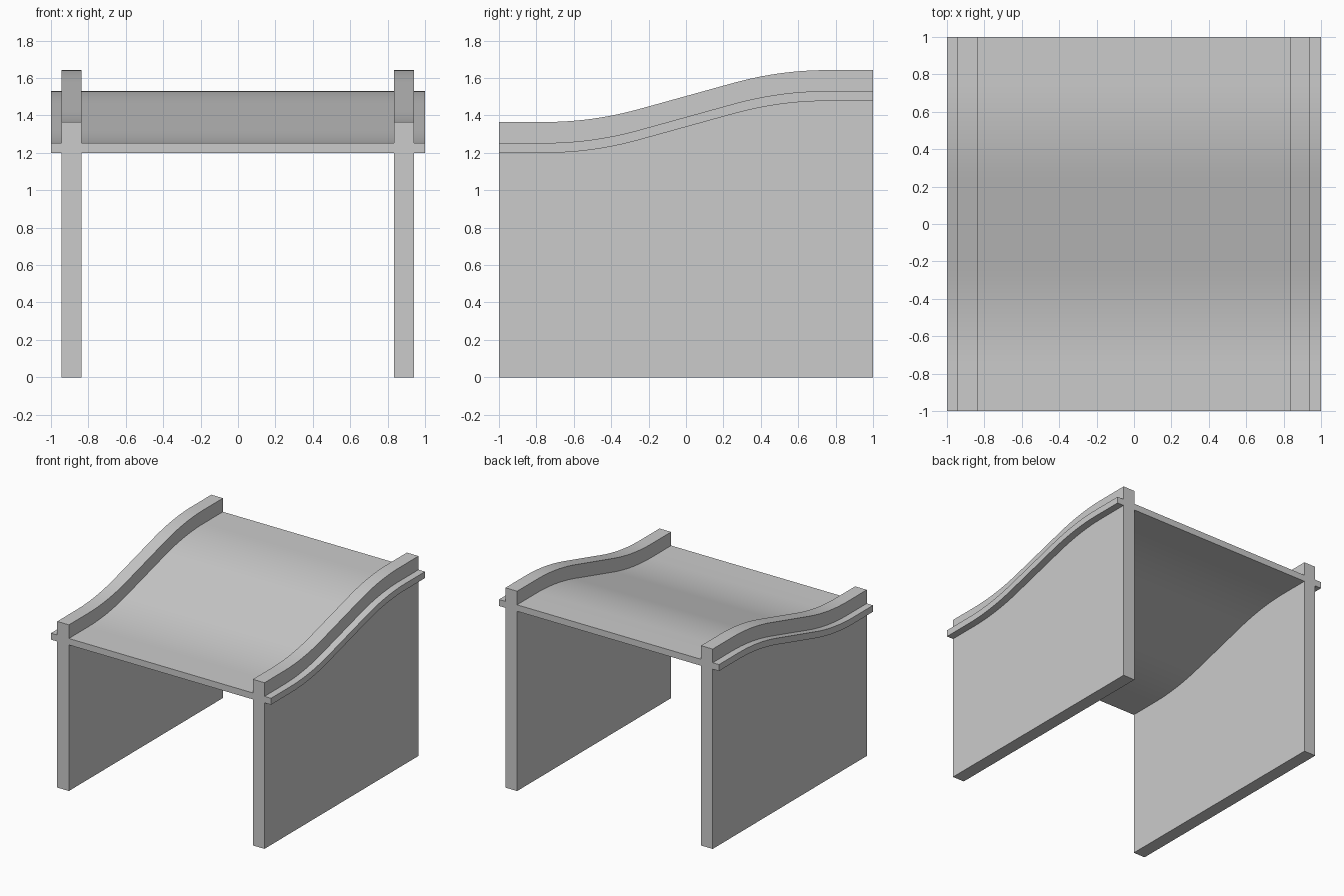
import bpy, bmesh, math

if "Cube" in bpy.data.objects:
    bpy.data.objects.remove(bpy.data.objects["Cube"])

FLAT, BLEND, STEPS = 0.75, 0.5, 12   # end of level run, length of each bend, segments per bend
RISE = 0.277
SLOPE = RISE / (2 * FLAT - BLEND)


def wave():
    """(y, height) points of the S-shaped run, from low front to high back."""
    half = [(-1.0, 0.0)]
    for i in range(STEPS + 1):
        d = BLEND * i / STEPS
        half.append((-FLAT + d, SLOPE * d * d / (2 * BLEND)))
    return half + [(-y, RISE - h) for y, h in reversed(half)]


def extrude_x(name, profile, x0, x1):
    """Solid made by sweeping a (y, z) profile from x0 to x1."""
    bm = bmesh.new()
    face = bm.faces.new([bm.verts.new((x0, y, z)) for y, z in profile])
    ext = bmesh.ops.extrude_face_region(bm, geom=[face])
    moved = [v for v in ext["geom"] if isinstance(v, bmesh.types.BMVert)]
    bmesh.ops.translate(bm, verts=moved, vec=(x1 - x0, 0, 0))
    bmesh.ops.recalc_face_normals(bm, faces=bm.faces)
    mesh = bpy.data.meshes.new(name)
    bm.to_mesh(mesh)
    bm.free()
    obj = bpy.data.objects.new(name, mesh)
    bpy.context.collection.objects.link(obj)
    bpy.ops.object.select_all(action='DESELECT')
    obj.select_set(True)
    bpy.context.view_layer.objects.active = obj
    bpy.ops.object.shade_smooth_by_angle(angle=math.radians(30))
    return obj


curve = wave()
wall_profile = [(-1, 0), (1, 0)] + [(y, 1.365 + h) for y, h in reversed(curve)]
slab_profile = ([(y, 1.2 + h) for y, h in curve]
                + [(y, 1.253 + h) for y, h in reversed(curve)])

# Side walls
extrude_x("left_wall", wall_profile, -0.943, -0.837)
extrude_x("right_wall", wall_profile, 0.835, 0.941)

# Sloping deck between the walls, and its ledges outside them
extrude_x("deck", slab_profile, -0.837, 0.835)
extrude_x("left_ledge", slab_profile, -1.0, -0.943)
extrude_x("right_ledge", slab_profile, 0.941, 1.0)
